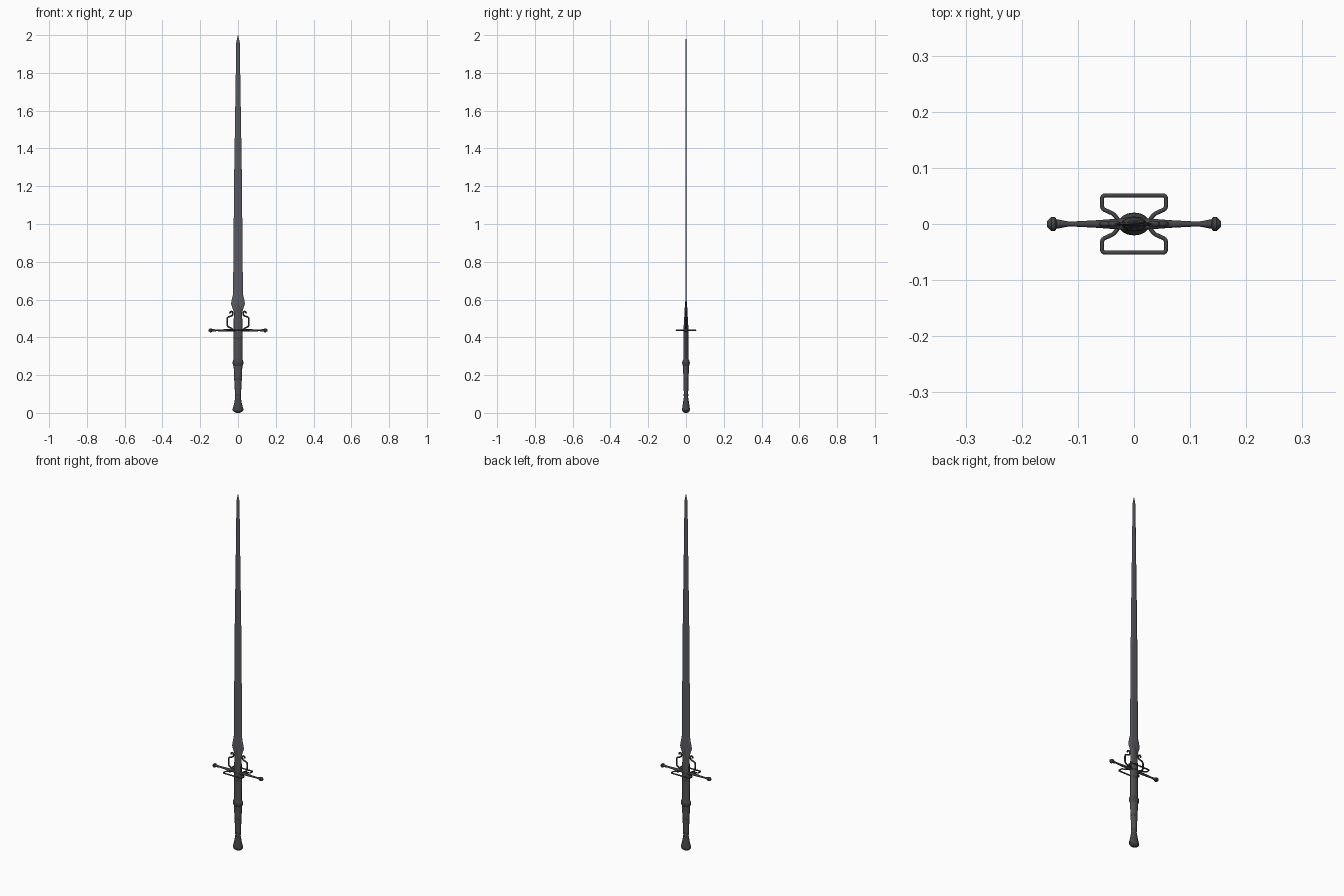
import bpy, bmesh
from math import cos, sin, pi
from mathutils import Vector


def material(name, r, g, b):
    m = bpy.data.materials.new(name)
    m.diffuse_color = (r, g, b, 1)
    return m


steel = material("steel", 0.10, 0.105, 0.12)
iron = material("dark_iron", 0.06, 0.06, 0.065)
leather = material("dark_leather", 0.085, 0.08, 0.08)


def loft(name, sections, sides, mat, axis="z", smooth=True):
    """Skin elliptical rings given as (position, half width, half depth)."""
    bm = bmesh.new()
    rings = []
    for p, a, b in sections:
        ring = []
        for i in range(sides):
            u, v = a * cos(2 * pi * i / sides), b * sin(2 * pi * i / sides)
            ring.append(bm.verts.new((u, v, p) if axis == "z" else (p, u, v + GUARD_Z)))
        rings.append(ring)
    for r, s in zip(rings, rings[1:]):
        for i in range(sides):
            j = (i + 1) % sides
            bm.faces.new((r[i], r[j], s[j], s[i]))
    bm.faces.new(rings[0][::-1])
    bm.faces.new(rings[-1])
    bmesh.ops.recalc_face_normals(bm, faces=bm.faces)
    me = bpy.data.meshes.new(name)
    bm.to_mesh(me)
    bm.free()
    ob = bpy.data.objects.new(name, me)
    bpy.context.collection.objects.link(ob)
    me.materials.append(mat)
    if smooth:
        me.shade_smooth()
        me.set_sharp_from_angle(angle=0.6)
    return ob


def rod(name, points, radius, mat):
    """Round bar following a smooth path."""
    cu = bpy.data.curves.new(name, "CURVE")
    cu.dimensions = "3D"
    cu.bevel_depth = radius
    cu.bevel_resolution = 2
    cu.use_fill_caps = True
    sp = cu.splines.new("NURBS")
    sp.points.add(len(points) - 1)
    for q, co in zip(sp.points, points):
        q.co = (*co, 1)
    sp.order_u = 3
    sp.use_endpoint_u = True
    sp.resolution_u = 4
    ob = bpy.data.objects.new(name, cu)
    bpy.context.collection.objects.link(ob)
    cu.materials.append(mat)
    return ob


GUARD_Z = 0.437

# Blade with parrying lugs above the ricasso
loft("blade", [(0.44, 0.021, 0.005), (0.53, 0.022, 0.005), (0.548, 0.027, 0.005),
               (0.577, 0.037, 0.0045), (0.60, 0.033, 0.0045), (0.628, 0.0265, 0.004),
               (0.76, 0.025, 0.004), (1.25, 0.0205, 0.0035), (1.75, 0.0125, 0.003),
               (1.96, 0.0095, 0.0025), (2.0, 0.001, 0.0005)], 6, steel, smooth=False)

# Ricasso sleeve, thinning toward the lugs
loft("ricasso_sleeve", [(0.44, 0.023, 0.013), (0.475, 0.023, 0.0115), (0.525, 0.022, 0.008),
                        (0.56, 0.016, 0.0065), (0.59, 0.004, 0.0045)], 12, leather)

# Two-part grip with wrap bands
loft("lower_grip", [(0.07, 0.014, 0.011), (0.12, 0.017, 0.012), (0.19, 0.020, 0.014),
                    (0.26, 0.024, 0.016)], 16, leather)
loft("upper_grip", [(0.26, 0.024, 0.016), (0.30, 0.023, 0.0135), (0.37, 0.0235, 0.0125),
                    (0.44, 0.025, 0.012)], 16, leather)
loft("grip_ring", [(0.247, 0.023, 0.015), (0.255, 0.0265, 0.0185), (0.262, 0.0285, 0.020),
                   (0.270, 0.0285, 0.020), (0.277, 0.0265, 0.018), (0.285, 0.023, 0.014)], 16, iron)
for z, a, b in ((0.095, 0.0165, 0.0125), (0.178, 0.0205, 0.0145), (0.395, 0.0245, 0.0132)):
    loft("grip_band", [(z - 0.006, a, b), (z + 0.006, a, b)], 16, iron)

# Flared pommel
loft("pommel", [(0.0, 0.010, 0.008), (0.006, 0.022, 0.016), (0.013, 0.028, 0.0205),
                (0.022, 0.028, 0.0205), (0.035, 0.024, 0.0185), (0.055, 0.0195, 0.0155),
                (0.08, 0.0155, 0.012)], 16, iron)

# Crossguard with flared end knobs
half = [(0.0, 0.013, 0.007), (0.03, 0.0095, 0.007), (0.07, 0.0065, 0.006),
        (0.115, 0.0042, 0.0045), (0.138, 0.0085, 0.0075), (0.141, 0.0125, 0.011),
        (0.147, 0.0125, 0.011), (0.155, 0.005, 0.005)]
loft("crossguard", [(-x, a, b) for x, a, b in half[:0:-1]] + half, 12, iron, axis="x")

# Flat side rings, front and back
right = [(0.026, 0.003), (0.033, 0.016), (0.045, 0.022), (0.057, 0.027), (0.057, 0.038),
         (0.057, 0.051), (0.045, 0.051), (0.02, 0.051)]
for s, side in ((-1, "front"), (1, "back")):
    path = [(x, s * y, GUARD_Z) for x, y in right] + [(-x, s * y, GUARD_Z) for x, y in right[::-1]]
    rod(side + "_side_ring", path, 0.0037, iron)

# Finger loops rising beside the ricasso with curled tips
loop = [(0.022, 0.437), (0.034, 0.448), (0.058, 0.458), (0.058, 0.482), (0.058, 0.506),
        (0.040, 0.511), (0.027, 0.517), (0.028, 0.537), (0.042, 0.537), (0.043, 0.527)]
for s, side in ((-1, "left"), (1, "right")):
    rod(side + "_finger_loop", [(s * x, 0, z) for x, z in loop], 0.0042, iron)
